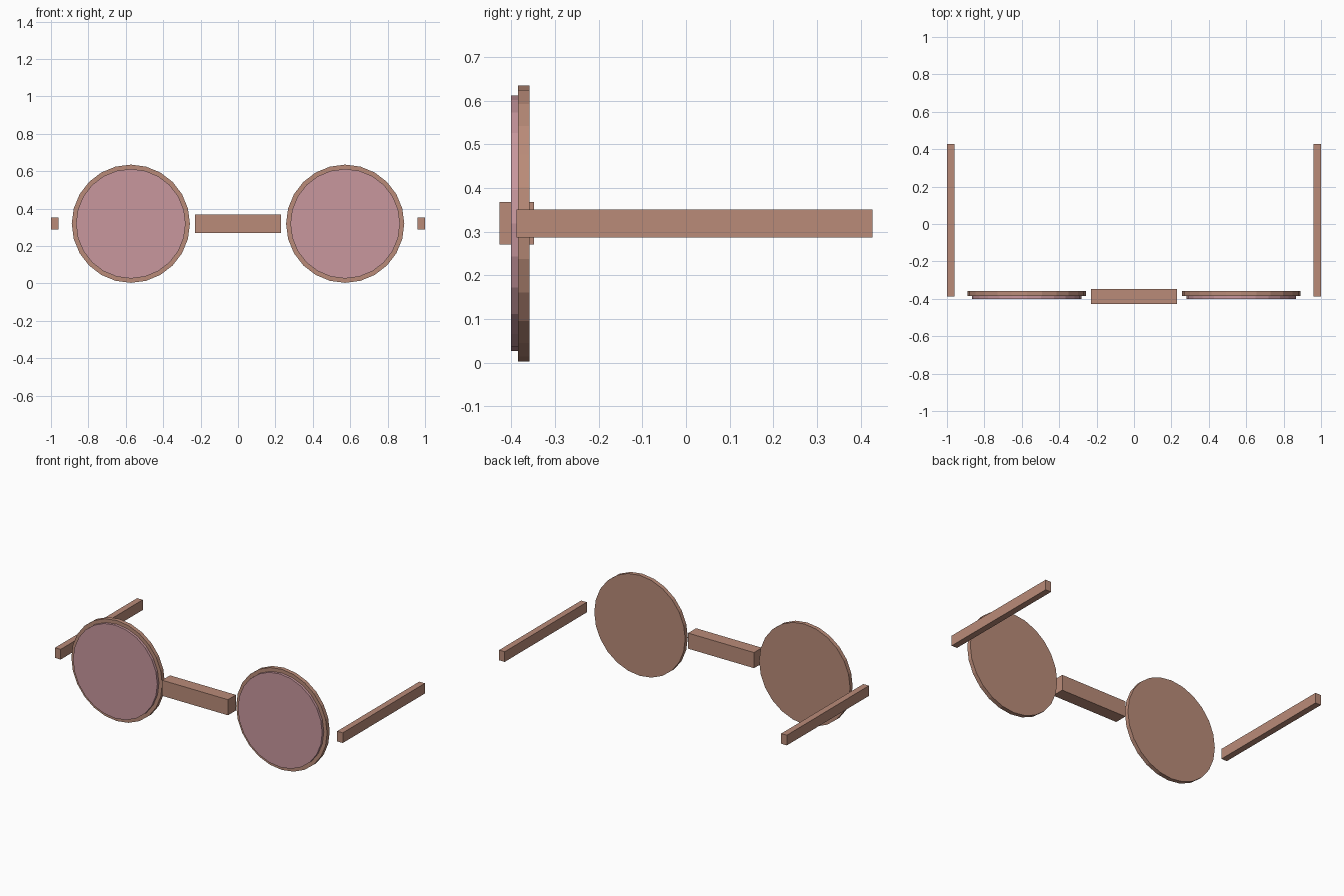
import bpy
from math import radians

if "Cube" in bpy.data.objects:
    bpy.data.objects.remove(bpy.data.objects["Cube"])

ZC = 0.319      # common centre height
LENS_X = 0.573  # lens centre offset


def material(name, rgb):
    m = bpy.data.materials.new(name)
    m.diffuse_color = (*rgb, 1)
    m.use_nodes = True
    m.node_tree.nodes["Principled BSDF"].inputs["Base Color"].default_value = m.diffuse_color
    return m


frame_mat = material("frame_copper", (0.49, 0.26, 0.19))
lens_mat = material("lens_rose", (0.58, 0.31, 0.34))


def finish(name, mat):
    ob = bpy.context.object
    ob.name = name
    ob.data.materials.append(mat)
    bpy.ops.object.transform_apply(location=False, rotation=True, scale=True)
    return ob


def disc(name, x, radius, y0, y1, mat):
    # 24-sided flat-shaded disc facing the front, one corner straight up
    bpy.ops.mesh.primitive_cylinder_add(
        vertices=24, radius=radius, depth=y1 - y0,
        location=(x, (y0 + y1) / 2, ZC), rotation=(radians(90), 0, 0))
    return finish(name, mat)


def box(name, lo, hi, mat):
    bpy.ops.mesh.primitive_cube_add(
        size=1, location=[(a + b) / 2 for a, b in zip(lo, hi)])
    bpy.context.object.scale = [b - a for a, b in zip(lo, hi)]
    return finish(name, mat)


# Bridge between the rims
box("bridge", (-0.229, -0.427, 0.270), (0.229, -0.348, 0.368), frame_mat)

for side, s in (("left", -1), ("right", 1)):
    # Solid backing rim and slightly smaller lens in front of it
    disc("rim_" + side, s * LENS_X, 0.316, -0.385, -0.359, frame_mat)
    disc("lens_" + side, s * LENS_X, 0.293, -0.401, -0.385, lens_mat)
    # Temple arm
    xa, xb = sorted((s * 0.961, s * 1.0))
    box("temple_" + side, (xa, -0.388, 0.287), (xb, 0.427, 0.351), frame_mat)
